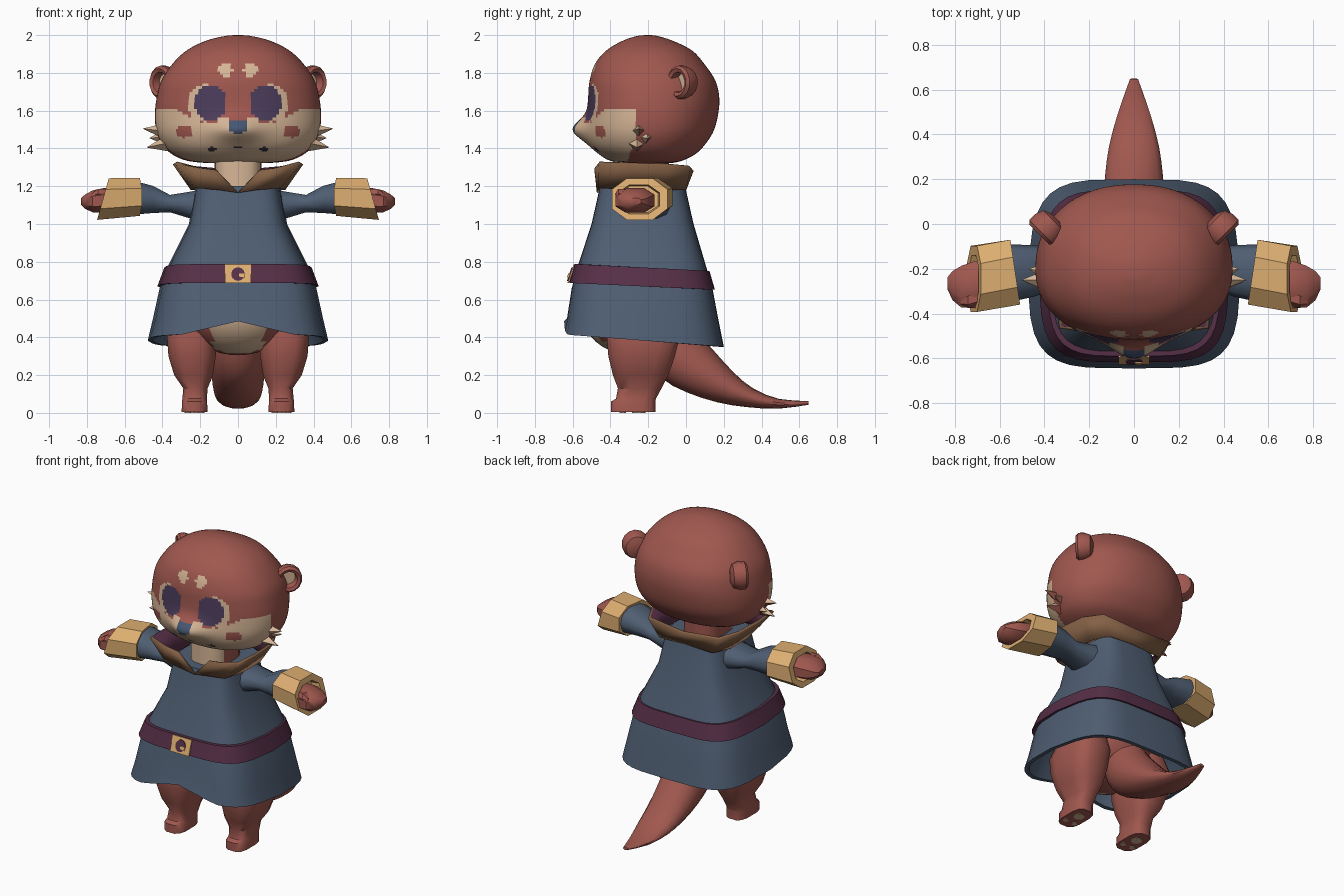
import bpy, bmesh, math
from mathutils import Vector, Matrix

if "Cube" in bpy.data.objects:
    bpy.data.objects.remove(bpy.data.objects["Cube"])


def mat(name, col):
    m = bpy.data.materials.new(name)
    m.diffuse_color = (*col, 1)
    m.use_nodes = True
    m.node_tree.nodes["Principled BSDF"].inputs["Base Color"].default_value = m.diffuse_color
    return m


RED = mat("red_fur", (0.35, 0.097, 0.078))
CREAM = mat("cream_fur", (0.68, 0.47, 0.31))
BLUE = mat("blue_cloth", (0.078, 0.112, 0.17))
PLUM = mat("plum_leather", (0.092, 0.028, 0.062))
BROWN = mat("brown_lining", (0.23, 0.118, 0.06))
GOLD = mat("gold_trim", (0.72, 0.42, 0.165))
EYE = mat("eye_violet", (0.072, 0.045, 0.105))
NOSE = mat("nose_blue", (0.06, 0.095, 0.17))
DARK = mat("mouth_dark", (0.03, 0.025, 0.035))


def finish(bm, name, mats, rule=None, angle=35, recalc=True):
    """Turn a bmesh into an object, colouring faces by rule(centre, normal)."""
    if recalc:
        bmesh.ops.recalc_face_normals(bm, faces=bm.faces)
    bm.normal_update()
    if rule:
        for f in bm.faces:
            f.material_index = rule(f.calc_center_median(), f.normal)
    me = bpy.data.meshes.new(name)
    bm.to_mesh(me)
    bm.free()
    for m in mats:
        me.materials.append(m)
    ob = bpy.data.objects.new(name, me)
    bpy.context.collection.objects.link(ob)
    bpy.ops.object.select_all(action='DESELECT')
    ob.select_set(True)
    bpy.context.view_layer.objects.active = ob
    bpy.ops.object.shade_smooth_by_angle(angle=math.radians(angle))
    return ob


def loft(name, rings, mats, rule=None, closed=True, caps=True, angle=35):
    """Skin a list of point rings."""
    bm = bmesh.new()
    vs = [[bm.verts.new(p) for p in r] for r in rings]
    n = len(vs[0])
    for a, b in zip(vs, vs[1:]):
        for i in range(n if closed else n - 1):
            j = (i + 1) % n
            bm.faces.new((a[i], a[j], b[j], b[i]))
    if caps:
        bm.faces.new(vs[0])
        bm.faces.new(vs[-1])
    return finish(bm, name, mats, rule, angle)


def oval(n, e=2.0, phase=0.0):
    """Unit superellipse; starts at the front (0, -1)."""
    out = []
    for i in range(n):
        a = 2 * math.pi * (i + phase) / n
        s, c = math.sin(a), -math.cos(a)
        out.append((math.copysign(abs(s) ** (2 / e), s) if abs(s) > 1e-6 else 0.0,
                    math.copysign(abs(c) ** (2 / e), c) if abs(c) > 1e-6 else 0.0))
    return out


def spline(pts, steps):
    """Smooth interpolation through tuples."""
    out = []
    for i in range(len(pts) - 1):
        p = [Vector(pts[min(max(i + k, 0), len(pts) - 1)]) for k in (-1, 0, 1, 2)]
        for s in range(steps):
            t = s / steps
            out.append(0.5 * (2 * p[1] + (p[2] - p[0]) * t + (2 * p[0] - 5 * p[1] + 4 * p[2] - p[3]) * t * t
                              + (3 * p[1] - p[0] - 3 * p[2] + p[3]) * t ** 3))
    return out + [Vector(pts[-1])]


# ---- head: rows of height, half width, front y, back y
rows = [(1.322, .16, -.30, -.08), (1.335, .27, -.40, -.02), (1.37, .35, -.46, .05), (1.42, .40, -.505, .10),
        (1.49, .432, -.525, .145), (1.58, .44, -.522, .17), (1.67, .43, -.518, .176), (1.76, .405, -.51, .155),
        (1.85, .345, -.48, .095), (1.92, .27, -.42, .03), (1.97, .17, -.335, -.07), (1.995, .07, -.26, -.15),
        (2.0, .01, -.21, -.19)]
rings = []
for z, w, yf, yb in spline(rows, 6):
    ring = []
    for u, v in oval(144, 2.2):
        x = w * u
        y = -.2 + (v * (-.2 - yf) if v < 0 else v * (yb + .2))
        if v < 0:   # snout bulge
            y -= .075 * math.exp(-(x / .12) ** 2 - ((z - 1.50) / .065) ** 2)
        ring.append((x, y, z))
    rings.append(ring)


def face_paint(c, n):
    def spot(cx, cz, rx, rz):
        return ((abs(c.x) - cx) / rx) ** 2 + ((c.z - cz) / rz) ** 2 < 1
    if c.y > -.25:
        return 0
    if spot(0, 1.515, .056, .036) and c.y < -.5:
        return 3
    if spot(.145, 1.64, .085, .095):
        return 2
    if spot(.175, 1.64, .092, .1) or spot(.066, 1.815, .037, .037):
        return 1
    if spot(.135, 1.395, .018, .014) or spot(0, 1.405, .014, .012):
        return 4
    if spot(.285, 1.49, .045, .032):
        return 0
    top = 1.54 + .075 * min(1, max(0, (abs(c.x) - .2) / .15))
    if abs(c.x) < .1:
        top = 1.53 + .5 * abs(c.x)
    return 1 if c.z < top and c.y < -.27 - .35 * max(0, 1.45 - c.z) else 0


loft("head", rings, [RED, CREAM, EYE, NOSE, DARK], face_paint, angle=60)

for s, side in ((1, "left"), (-1, "right")):
    # ---- ear: rounded disc with a sunken inner face
    out = Vector((.7 * s, -.7, 0))
    across = Vector((.7 * s, .7, 0))
    up = Vector((0, 0, 1))
    mid = Vector((.385 * s, -.015, 1.75))
    rings = [[mid + out * d + across * r * a + up * r * b * 1.05 for a, b in oval(14)]
             for r, d in ((.035, -.055), (.07, -.04), (.085, 0), (.084, .035), (.07, .05), (.052, .042), (.045, .0))]
    loft(side + "_ear", rings, [RED, CREAM],
         lambda c, n: int((c - mid).dot(out) < .022 and n.dot(out) > .9), angle=40)
    # ---- cheek tufts: flattened spikes
    bm = bmesh.new()
    for base, tip in (((.38, -.25, 1.49), (.505, -.25, 1.505)), ((.37, -.26, 1.43), (.485, -.26, 1.405)),
                      ((.38, -.22, 1.46), (.47, -.2, 1.455))):
        ring = [bm.verts.new((base[0] * s, base[1] + .05 * a, base[2] + .045 * b)) for a, b in oval(4)]
        t = bm.verts.new((tip[0] * s, tip[1], tip[2]))
        for i in range(4):
            bm.faces.new((ring[i], ring[(i + 1) % 4], t))
        bm.faces.new(ring)
    finish(bm, side + "_cheek_tuft", [CREAM, RED], lambda c, n: int(n.y > .3 and n.z < .6))

    # ---- arm: sleeve, cuff and paw; each ring is x, y, z, half depth, half height, lean by z, lean by y
    def arm(name, data, m, n=8, **kw):
        rr = [[(s * (x + lz * b * rz + ly * a * ry), y + a * ry, z + b * rz) for a, b in oval(n, 2.3, .5)]
              for x, y, z, ry, rz, lz, ly in data]
        return loft(side + name, rr, [m], **kw)
    arm("_sleeve", [(.16, -.2, 1.1, .13, .09, 0, 0), (.25, -.2, 1.1, .115, .075, 0, 0),
                    (.36, -.2, 1.108, .095, .048, 0, 0), (.45, -.21, 1.13, .115, .075, 0, 0),
                    (.56, -.22, 1.14, .13, .095, 0, 0)], BLUE, 10, angle=50)
    arm("_cuff", [(.54, -.215, 1.143, .11, .08, 0, .15), (.53, -.215, 1.143, .155, .107, 0, .15),
                  (.715, -.245, 1.132, .158, .118, -.28, 0), (.715, -.25, 1.13, .118, .082, -.28, 0),
                  (.66, -.25, 1.13, .11, .075, -.28, 0)], GOLD, 8, angle=20)
    arm("_paw", [(.62, -.26, 1.13, .09, .06, 0, 0), (.71, -.27, 1.125, .112, .07, 0, 0),
                 (.77, -.28, 1.12, .1, .062, 0, 0), (.81, -.275, 1.118, .07, .04, 0, 0),
                 (.832, -.265, 1.12, .03, .018, 0, 0)], RED, 8)
    arm("_thumb", [(.68, -.32, 1.15, .04, .04, 0, 0), (.74, -.34, 1.16, .035, .03, 0, 0),
                   (.775, -.35, 1.15, .012, .012, 0, 0)], RED, 6)

    # ---- leg: z, x, y, half width, half depth
    data = [(.004, .23, -.28, .07, .12), (.06, .23, -.28, .068, .12), (.075, .23, -.265, .066, .108),
            (.13, .225, -.245, .066, .118), (.2, .235, -.24, .105, .15), (.3, .243, -.235, .128, .18),
            (.42, .245, -.225, .135, .2), (.52, .23, -.22, .11, .17)]
    loft(side + "_leg", [[(s * (x + a * w), y + b * d, z) for a, b in oval(12, 3.2, .5)]
                         for z, x, y, w, d in data], [RED], angle=40)
    # ---- sole pads
    bm = bmesh.new()
    for px, py, r in ((.23, -.25, .035), (.195, -.335, .018), (.265, -.335, .018)):
        bmesh.ops.create_cone(bm, cap_ends=True, segments=10, radius1=r, radius2=r, depth=.006,
                              matrix=Matrix.Translation((px * s, py, .003)))
    finish(bm, side + "_sole_pads", [CREAM])

# ---- body under the coat
bm = bmesh.new()
bmesh.ops.create_uvsphere(bm, u_segments=32, v_segments=20, radius=1,
                          matrix=Matrix.Translation((0, -.28, .55)) @ Matrix.Diagonal((.3, .28, .245, 1)))
finish(bm, "body", [RED, CREAM], lambda c, n: int(abs(c.x) < .135 and n.y < -.25), angle=60)

# ---- neck
loft("neck", [[(a * .125, -.24 + b * .15, z) for a, b in oval(16, 3)] for z in (1.1, 1.38)], [RED, CREAM],
     lambda c, n: int(n.y < -.3), angle=50)

# ---- coat: z, half width, front y, back y
coat = [(1.2, .225, -.455, -.005), (1.0, .26, -.5, .04), (.78, .37, -.572, .105), (.66, .415, -.605, .14),
        (.5, .45, -.63, .17), (.35, .478, -.645, .2)]


def coat_ring(z, off=0.0, hem=False, tilt=0.0):
    for (z1, *p), (z0, *q) in zip(coat, coat[1:]):
        if z >= z0 - 1e-6:
            t = (z1 - z) / (z1 - z0)
            w, yf, yb = [i + (j - i) * t for i, j in zip(p, q)]
            break
    ring = []
    for a, b in oval(32, 4.2):
        taper = 1 - .09 * max(0, b) - .05 * max(0, -b)
        x = a * (w + off) * taper
        y = (yf + yb) / 2 + b * ((yb - yf) / 2 + off)
        zz = z - tilt * b
        if hem:
            zz += .065 * (.5 - b / 2) + .07 * max(0, 1 - abs(x) / .3) * (b < -.9)
        ring.append((x, y, zz))
    return ring


loft("coat", [coat_ring(z) for z in (1.2, 1.0, .78, .66, .5)] + [coat_ring(.35, 0, True)]
     + [coat_ring(.35, -.025, True), coat_ring(.58, -.04), coat_ring(.66, -.15)], [BLUE], angle=45)

# ---- belt and buckle
loft("belt", [coat_ring(z, o, tilt=.018) for z, o in ((.77, -.02), (.77, .016), (.67, .016), (.67, -.02))],
     [PLUM], caps=False, angle=40)


def plate(name, pts, y0, m):
    """Thin plate lying on the sloping belt front."""
    loft(name, [[(x, y0 - d + .33 * (z - .735), z) for x, z in pts] for d in (0, .008)], [m], angle=20)


plate("buckle", [(-.07, .687), (.07, .687), (.07, .785), (-.07, .785)], -.604, GOLD)
plate("buckle_centre", [(.036 * a, .735 + .036 * b) for a, b in oval(14)], -.61, PLUM)
plate("buckle_pin", [(.005, .722), (.036, .716), (.036, .738), (.005, .738)], -.616, GOLD)

# ---- flared collar, open at the throat
low = [(.0, -.472, 1.165), (.1, -.472, 1.18), (.225, -.462, 1.19), (.25, -.3, 1.18), (.25, -.12, 1.18),
       (.2, .0, 1.18), (0, .005, 1.19)]
high = [(.115, -.485, 1.285), (.2, -.485, 1.295), (.335, -.465, 1.32), (.345, -.3, 1.315), (.33, -.1, 1.31),
        (.265, .025, 1.3), (0, .04, 1.28)]
bm = bmesh.new()
edges = [[bm.verts.new((-x, y, z)) for x, y, z in row] + [bm.verts.new(p) for p in row[-2::-1]] for row in (low, high)]
for i in range(len(edges[0]) - 1):
    bm.faces.new((edges[0][i + 1], edges[0][i], edges[1][i], edges[1][i + 1]))
bm.normal_update()
if sum(f.normal.dot(f.calc_center_median() - Vector((0, -.2, 1.2))) for f in bm.faces) < 0:
    bmesh.ops.reverse_faces(bm, faces=bm.faces)
collar = finish(bm, "collar", [BROWN, PLUM], angle=30, recalc=False)
mod = collar.modifiers.new("thickness", 'SOLIDIFY')
mod.thickness = .018
mod.material_offset = 1

# ---- tail: y, z, half width, half thickness along a curved path
path = spline([(-.08, .38, .13, .15), (-.03, .30, .14, .155), (.08, .215, .142, .13), (.21, .135, .132, .09),
               (.34, .08, .115, .052), (.49, .048, .075, .026), (.648, .053, .018, .01)], 2)
rings = []
for i, (y, z, w, t) in enumerate(path):
    d = path[min(i + 1, len(path) - 1)] - path[max(i - 1, 0)]
    k = math.hypot(d[0], d[1])
    rings.append([(a * w, y - d[1] / k * b * t, z + d[0] / k * b * t) for a, b in oval(14)])
loft("tail", rings, [RED], angle=50)
